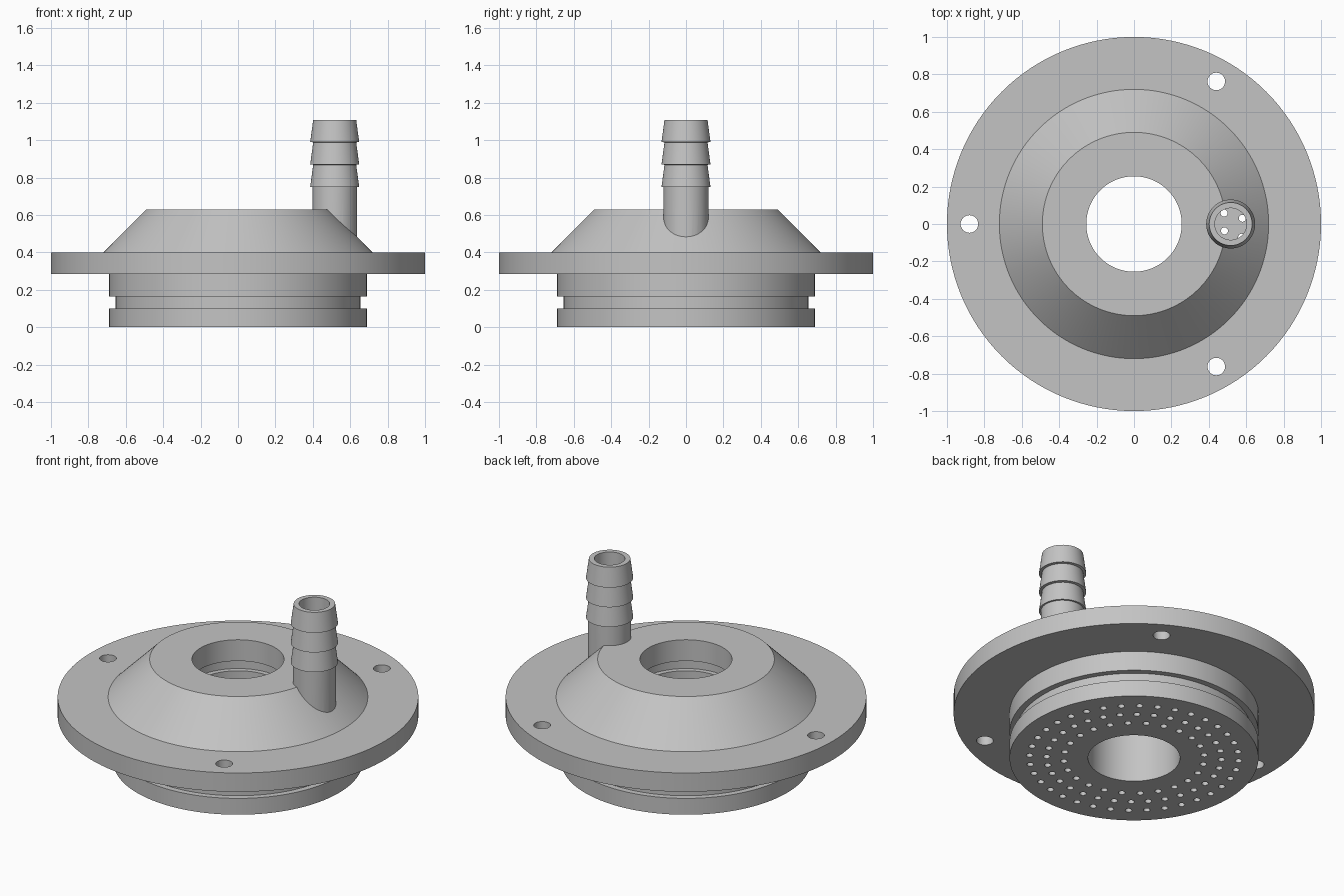
import bpy
import bmesh
from math import radians, cos, sin, tau
from mathutils import Matrix

if "Cube" in bpy.data.objects:
    bpy.data.objects.remove(bpy.data.objects["Cube"], do_unlink=True)

grey = bpy.data.materials.new("light grey")
grey.use_nodes = True
colour = (0.55, 0.55, 0.55, 1)
grey.diffuse_color = colour
grey.node_tree.nodes["Principled BSDF"].inputs["Base Color"].default_value = colour


def make_object(name, bm):
    bmesh.ops.recalc_face_normals(bm, faces=bm.faces)
    mesh = bpy.data.meshes.new(name)
    bm.to_mesh(mesh)
    bm.free()
    mesh.materials.append(grey)
    obj = bpy.data.objects.new(name, mesh)
    bpy.context.collection.objects.link(obj)
    return obj


def revolve(name, profile, steps, centre_x=0, ring=False):
    """Turn an (r, z) profile; a ring profile closes on itself, others get caps."""
    bm = bmesh.new()
    loops = [[bm.verts.new((centre_x + r * cos(tau * i / steps), r * sin(tau * i / steps), z))
              for i in range(steps)] for r, z in profile]
    pairs = list(zip(loops, loops[1:]))
    if ring:
        pairs.append((loops[-1], loops[0]))
    else:
        bm.faces.new(loops[0])
        bm.faces.new(loops[-1])
    for a, b in pairs:
        for i in range(steps):
            j = (i + 1) % steps
            bm.faces.new((a[i], a[j], b[j], b[i]))
    return make_object(name, bm)


def drill_set(name, rings, hole_radius, z_low, z_high, sides):
    """Cylinders on rings given as (ring radius, count, start angle)."""
    bm = bmesh.new()
    for radius, count, start in rings:
        for k in range(count):
            a = radians(start) + tau * k / count
            spot = Matrix.Translation((radius * cos(a), radius * sin(a), (z_low + z_high) / 2))
            bmesh.ops.create_cone(bm, cap_ends=True, segments=sides, radius1=hole_radius,
                                  radius2=hole_radius, depth=z_high - z_low, matrix=spot)
    return make_object(name, bm)


def combine(target, tool, operation):
    tool.hide_render = True
    mod = target.modifiers.new(operation, "BOOLEAN")
    mod.operation = operation
    mod.solver = "EXACT"
    mod.object = tool
    bpy.context.view_layer.update()
    graph = bpy.context.evaluated_depsgraph_get()
    result = bpy.data.meshes.new_from_object(target.evaluated_get(graph))
    target.modifiers.clear()
    target.data = result
    bpy.data.objects.remove(tool, do_unlink=True)


# Flanged body with an outer seal groove and a grooved central bore
bore = 0.255
body = revolve("flanged_body", [
    (bore, 0), (0.69, 0), (0.69, 0.1), (0.655, 0.1), (0.655, 0.165), (0.69, 0.165),
    (0.69, 0.285), (1, 0.285), (1, 0.4), (0.72, 0.4), (0.49, 0.63), (bore, 0.63),
    (bore, 0.5), (0.285, 0.5), (0.285, 0.44), (bore, 0.44)], 128, ring=True)

# Barbed hose nozzle
nozzle_x = 0.517
barbs = [(0.12, 0.4), (0.12, 0.75)]
for k in range(3):
    low = 0.75 + 0.12 * k
    barbs += [(0.131, low), (0.115, low + 0.118)]
nozzle = revolve("hose_nozzle", barbs, 48, nozzle_x)
combine(body, nozzle, "UNION")

# Hollow chamber inside the body
chamber = revolve("chamber_cutter", [
    (0.33, 0.06), (0.62, 0.06), (0.62, 0.42), (0.45, 0.56), (0.33, 0.56)], 96, ring=True)
combine(body, chamber, "DIFFERENCE")

# Nozzle passage into the chamber
passage = revolve("passage_cutter", [(0.085, 0.3), (0.085, 1.3)], 40, nozzle_x)
combine(body, passage, "DIFFERENCE")

# Bolt holes through the flange
bolts = drill_set("bolt_hole_cutter", [(0.88, 3, 60)], 0.047, 0.2, 0.5, 32)
combine(body, bolts, "DIFFERENCE")

# Three rings of outlet holes in the base plate
outlets = drill_set("outlet_cutter", [(0.39, 24, 0), (0.485, 32, 6.9), (0.58, 36, 3)],
                    0.019, -0.05, 0.12, 14)
combine(body, outlets, "DIFFERENCE")

# Smooth round walls, sharp rims
bpy.ops.object.select_all(action="DESELECT")
body.select_set(True)
bpy.context.view_layer.objects.active = body
bpy.ops.object.shade_smooth_by_angle(angle=radians(30))
